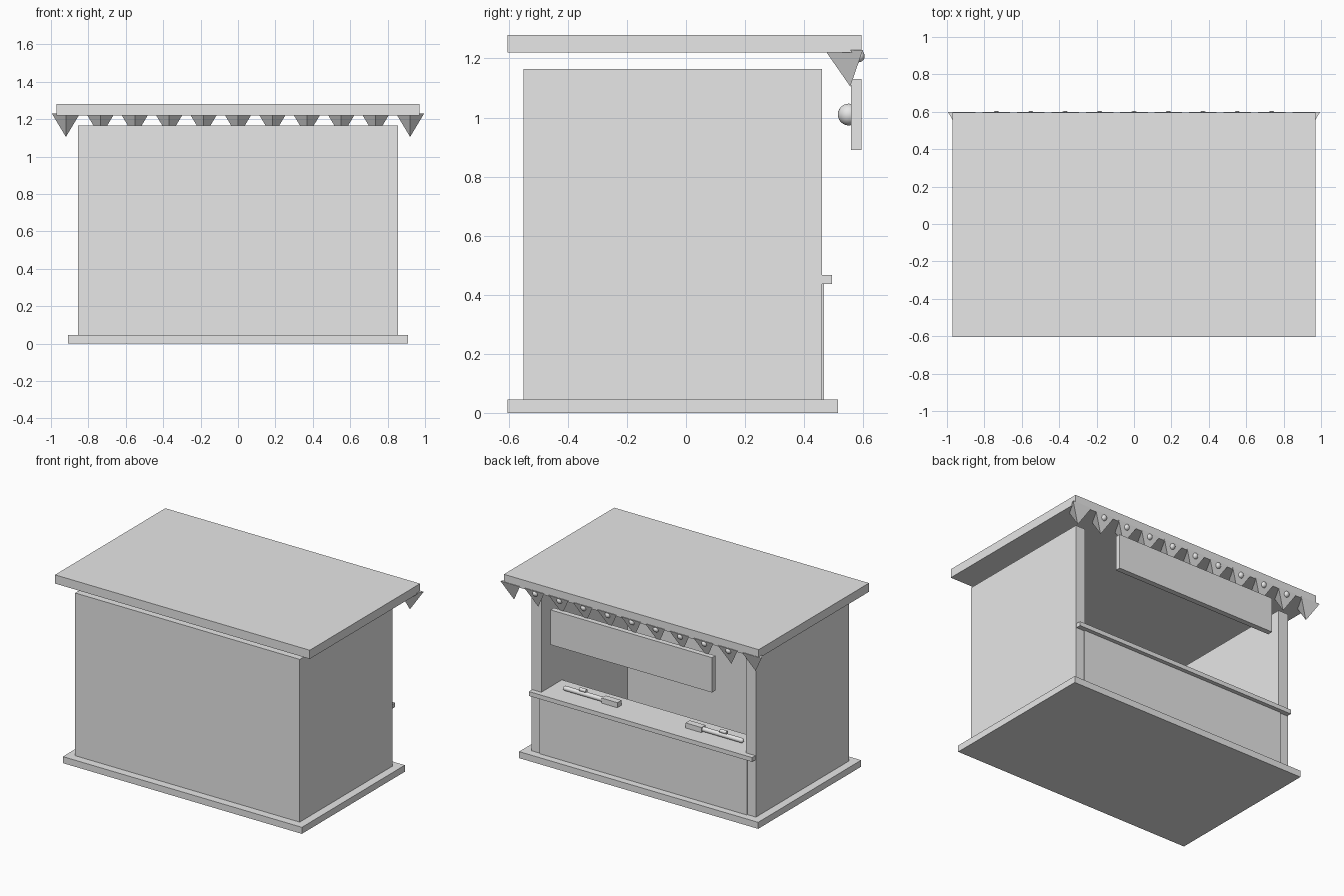
import bpy
import bmesh
import math
from mathutils import Matrix

cube = bpy.data.objects.get("Cube")
if cube:
    bpy.data.objects.remove(cube, do_unlink=True)

# Single plain grey finish
GREY = (0.8, 0.8, 0.8, 1.0)
grey = bpy.data.materials.new("plain_grey")
grey.use_nodes = True
grey.diffuse_color = GREY
grey.node_tree.nodes["Principled BSDF"].inputs["Base Color"].default_value = GREY


def finish(name, bm, smooth=False):
    bmesh.ops.recalc_face_normals(bm, faces=bm.faces)
    for face in bm.faces:
        face.smooth = smooth
    mesh = bpy.data.meshes.new(name)
    bm.to_mesh(mesh)
    bm.free()
    mesh.materials.append(grey)
    obj = bpy.data.objects.new(name, mesh)
    bpy.context.collection.objects.link(obj)
    return obj


def box(name, x, y, z):
    """Box from (low, high) ranges on each axis."""
    bm = bmesh.new()
    bmesh.ops.create_cube(bm, size=1)
    for v in bm.verts:
        v.co = [(lo + hi) / 2 + c * (hi - lo) for c, (lo, hi) in zip(v.co, (x, y, z))]
    return finish(name, bm)


def ball(name, centre, radius):
    bm = bmesh.new()
    bmesh.ops.create_uvsphere(bm, u_segments=24, v_segments=12, radius=radius,
                              matrix=Matrix.Translation(centre))
    return finish(name, bm, smooth=True)


def rod(name, x, y, z, radius):
    """Cylinder lying along x."""
    bm = bmesh.new()
    place = Matrix.Translation((sum(x) / 2, y, z)) @ Matrix.Rotation(math.pi / 2, 4, "Y")
    bmesh.ops.create_cone(bm, cap_ends=True, segments=16, radius1=radius,
                          radius2=radius, depth=abs(x[1] - x[0]), matrix=place)
    obj = finish(name, bm)
    bpy.context.view_layer.objects.active = obj
    obj.select_set(True)
    bpy.ops.object.shade_smooth_by_angle()
    obj.select_set(False)
    return obj


# Floor slab and floating roof
box("base", (-0.91, 0.91), (-0.605, 0.515), (0, 0.045))
box("roof", (-0.97, 0.97), (-0.605, 0.595), (1.22, 1.28))

# Three walls as one U-shaped plan, open at the back
OUT, IN = 0.855, 0.78
plan = [(-OUT, 0.46), (-OUT, -0.55), (OUT, -0.55), (OUT, 0.46),
        (IN, 0.46), (IN, -0.48), (-IN, -0.48), (-IN, 0.46)]
bm = bmesh.new()
floor = bm.faces.new([bm.verts.new((x, y, 0.045)) for x, y in plan])
raised = bmesh.ops.extrude_face_region(bm, geom=[floor], use_keep_orig=True)
tops = [g for g in raised["geom"] if isinstance(g, bmesh.types.BMVert)]
bmesh.ops.translate(bm, verts=tops, vec=(0, 0, 1.12))
finish("walls", bm)

# Serving side: panel, counter and hanging sign board
box("counter_panel", (-0.79, 0.79), (0.42, 0.467), (0.045, 0.44))
box("counter_top", (-0.85, 0.85), (0.235, 0.495), (0.437, 0.467))
box("sign_board", (-0.615, 0.615), (0.558, 0.595), (0.89, 1.13))
ball("sign_knob", (0, 0.551, 1.01), 0.037)

# Three-sided pennants under the roof edge, with bulbs on all but the end ones
for i in range(-5, 6):
    x = i * 0.184
    bm = bmesh.new()
    place = Matrix.Translation((x, 0.556, 1.167)) @ Matrix.Rotation(-math.pi / 2, 4, "Z")
    bmesh.ops.create_cone(bm, cap_ends=True, segments=3, radius1=0, radius2=0.086,
                          depth=0.124, matrix=place)
    bmesh.ops.remove_doubles(bm, verts=bm.verts, dist=0.0001)
    # Turn one corner of the triangle inward, towards the booth
    if max(v.co.y for v in bm.verts) > 0.62:
        for v in bm.verts:
            v.co.y = 2 * 0.556 - v.co.y
    rim = [v for v in bm.verts if v.co.z > 1.2]
    if max(v.co.x for v in rim) - x > 0.08:
        bmesh.ops.rotate(bm, verts=bm.verts, cent=(x, 0.556, 0),
                         matrix=Matrix.Rotation(math.pi / 6, 3, "Z"))
    finish("pennant", bm)
    if abs(i) < 5:
        ball("bulb", (x, 0.584, 1.208), 0.021)

# Two toy rifles lying on the counter, butts towards the middle
for s in (-1, 1):
    box("rifle_stock", sorted((s * 0.26, s * 0.38)), (0.33, 0.375), (0.467, 0.502))
    rod("rifle_barrel", (s * 0.37, s * 0.67), 0.353, 0.483, 0.016)
    ball("rifle_muzzle", (s * 0.67, 0.353, 0.483), 0.016)
    rod("rifle_scope", (s * 0.51, s * 0.56), 0.353, 0.507, 0.012)
